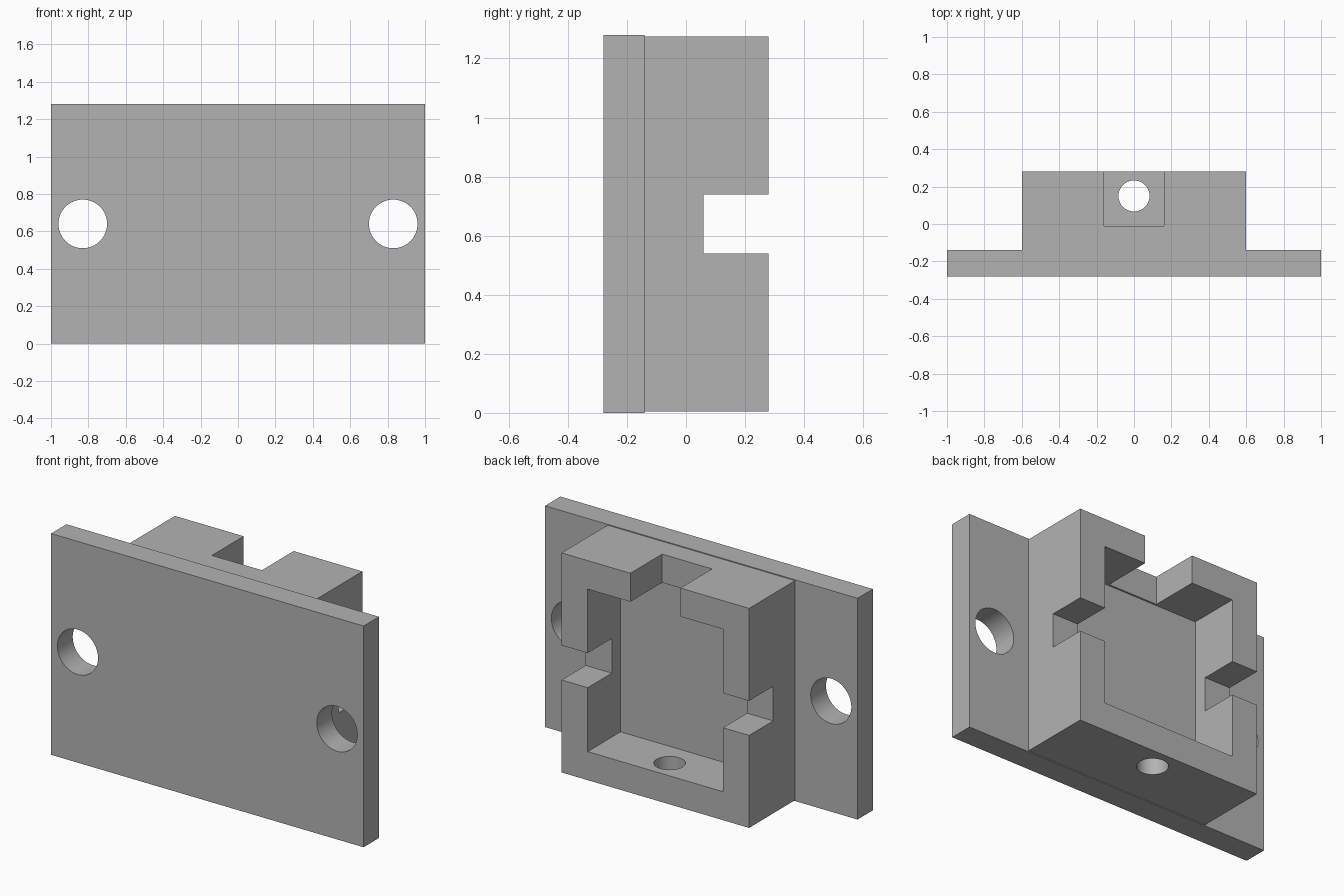
import bpy
import math

cube = bpy.data.objects.get("Cube")
if cube:
    bpy.data.objects.remove(cube, do_unlink=True)

grey = bpy.data.materials.new("plain grey")
grey.use_nodes = True
grey.diffuse_color = (0.45, 0.45, 0.45, 1)
grey.node_tree.nodes["Principled BSDF"].inputs["Base Color"].default_value = (0.45, 0.45, 0.45, 1)


def box(name, x, y, z):
    """Box from (min, max) ranges along each axis."""
    ranges = (x, y, z)
    bpy.ops.mesh.primitive_cube_add(size=1, location=[(a + b) / 2 for a, b in ranges])
    ob = bpy.context.object
    ob.name = name
    ob.scale = [b - a for a, b in ranges]
    bpy.ops.object.transform_apply(location=True, rotation=True, scale=True)
    ob.data.materials.append(grey)
    return ob


def rod(name, radius, depth, location, tilt=0):
    bpy.ops.mesh.primitive_cylinder_add(vertices=64, radius=radius, depth=depth,
                                        location=location, rotation=(tilt, 0, 0))
    ob = bpy.context.object
    ob.name = name
    bpy.ops.object.transform_apply(location=True, rotation=True, scale=True)
    ob.data.materials.append(grey)
    return ob


def combine(target, tool, operation):
    """Apply a boolean and remove the helper."""
    tool.hide_render = True
    mod = target.modifiers.new(operation, "BOOLEAN")
    mod.operation = operation
    mod.solver = "EXACT"
    mod.object = tool
    bpy.ops.object.select_all(action="DESELECT")
    target.select_set(True)
    bpy.context.view_layer.objects.active = target
    bpy.ops.object.modifier_apply(modifier=mod.name)
    bpy.data.objects.remove(tool, do_unlink=True)


# Mounting plate with the housing block behind it
bracket = box("mounting_bracket", (-1, 1), (-0.28, -0.14), (0, 1.28))
combine(bracket, box("housing", (-0.6, 0.6), (-0.2, 0.28), (0.005, 1.275)), "UNION")

# Open cavity, side slots and top notch
cutters = [
    box("cavity", (-0.433, 0.433), (-0.02, 0.5), (0.17, 1.11)),
    box("side_slots", (-0.8, 0.8), (0.06, 0.5), (0.54, 0.74)),
    box("top_notch", (-0.16, 0.16), (-0.01, 0.5), (0.9, 1.5)),
    rod("drain_hole", 0.083, 0.6, (0, 0.15, 0)),
]
# Screw holes in the plate
for side in (-1, 1):
    cutters.append(rod("screw_hole", 0.13, 0.6, (side * 0.83, -0.21, 0.64), math.pi / 2))
for cutter in cutters:
    combine(bracket, cutter, "DIFFERENCE")

# Smooth hole walls, sharp corners
bracket.select_set(True)
bpy.ops.object.shade_smooth_by_angle(angle=math.radians(30))
